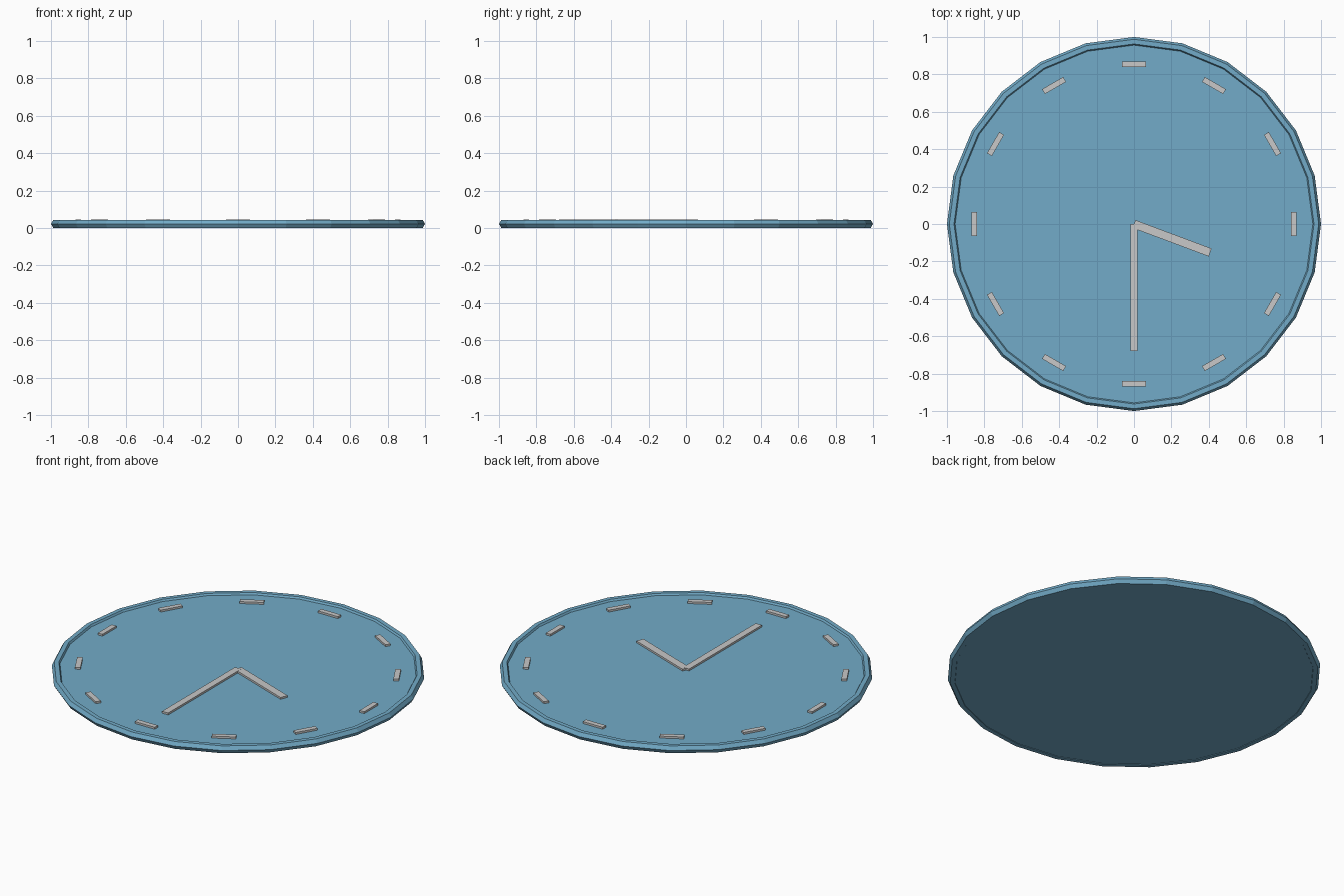
import bpy, math
from mathutils import Matrix, Vector

if "Cube" in bpy.data.objects:
    bpy.data.objects.remove(bpy.data.objects["Cube"])


def material(name, color):
    m = bpy.data.materials.new(name)
    m.diffuse_color = (*color, 1)
    m.use_nodes = True
    m.node_tree.nodes["Principled BSDF"].inputs["Base Color"].default_value = m.diffuse_color
    return m


blue = material("dial blue", (0.17, 0.41, 0.58))
grey = material("pale grey", (0.58, 0.58, 0.58))
SIDES = 24


def bar(name, length, width, z0, z1, angle, start):
    """Flat bar: begins at `start`, runs `length` along `angle` degrees."""
    a = math.radians(angle)
    d = Vector((math.cos(a), math.sin(a), 0))
    bpy.ops.mesh.primitive_cube_add(size=1)
    o = bpy.context.object
    o.name = name
    o.data.transform(Matrix.Translation(Vector(start) + d * length / 2 + Vector((0, 0, (z0 + z1) / 2)))
                     @ Matrix.Rotation(a, 4, 'Z')
                     @ Matrix.Diagonal((length, width, z1 - z0, 1)))
    o.data.materials.append(grey)


# Dial plate
bpy.ops.mesh.primitive_cylinder_add(vertices=SIDES, radius=0.965, depth=0.03, location=(0, 0, 0.0175))
dial = bpy.context.object
dial.name = "dial"
dial.data.materials.append(blue)

# Six-sided rim ring
bpy.ops.mesh.primitive_torus_add(major_segments=SIDES, minor_segments=6, major_radius=0.975,
                                 minor_radius=0.025, location=(0, 0, 0.0217))
rim = bpy.context.object
rim.name = "rim"
rim.data.materials.append(blue)

# Hour markers
for i in range(12):
    t = math.radians(i * 30)
    tangent = Vector((-math.sin(t), math.cos(t), 0))
    centre = Vector((math.cos(t), math.sin(t), 0)) * 0.855
    bar(f"hour_marker_{i + 1}", 0.13, 0.03, 0.03, 0.044, i * 30 + 90, centre - tangent * 0.065)

# Hands
bar("minute_hand", 0.68, 0.04, 0.03, 0.044, -90, (0, 0, 0))
bar("hour_hand", 0.435, 0.045, 0.03, 0.0435, -20.5, (0, 0, 0))
